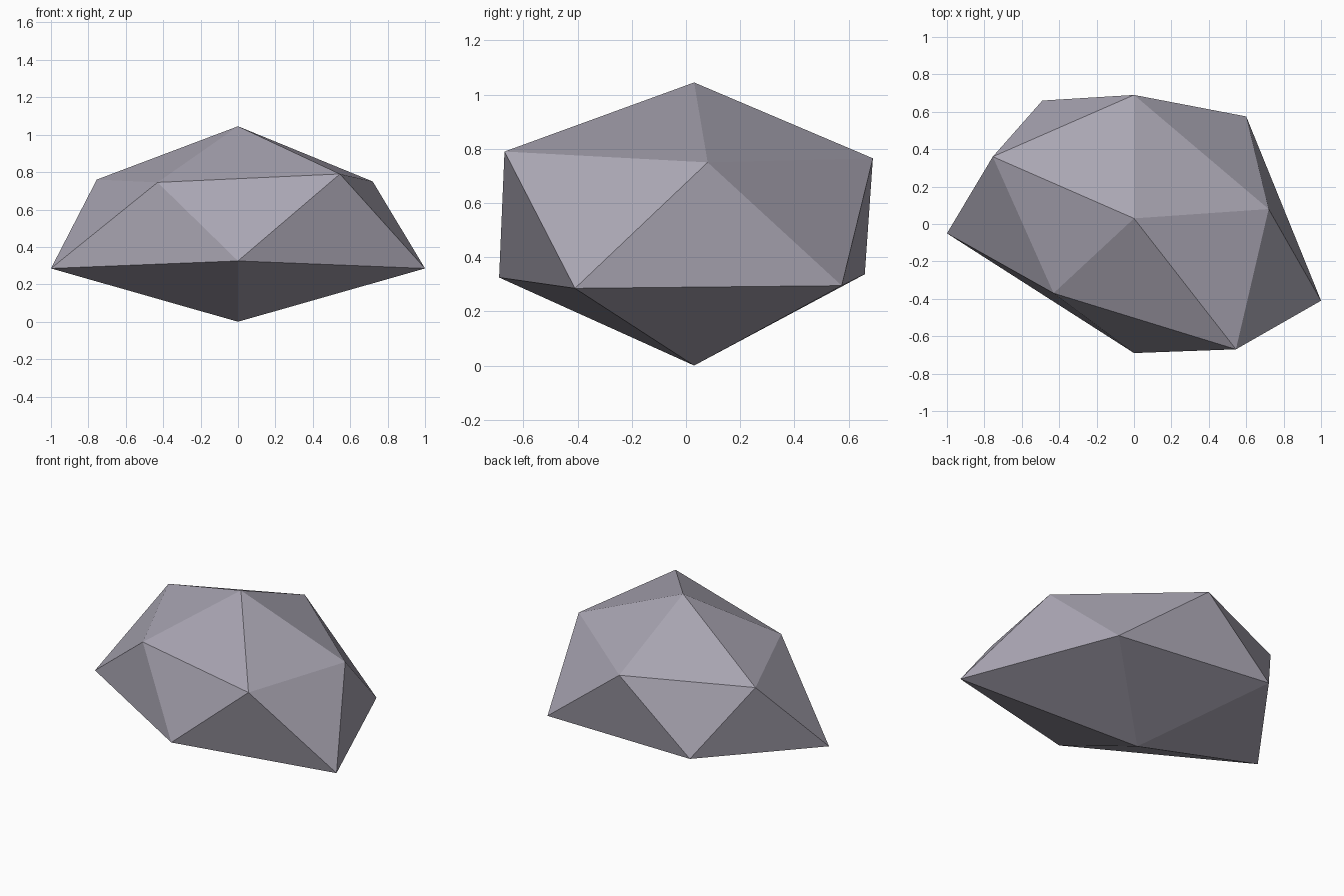
import bpy
import bmesh

cube = bpy.data.objects.get("Cube")
if cube:
    bpy.data.objects.remove(cube, do_unlink=True)

# Stone colour
stone = bpy.data.materials.new("grey_stone")
stone.use_nodes = True
colour = (0.40, 0.38, 0.45, 1)
stone.diffuse_color = colour
bsdf = stone.node_tree.nodes["Principled BSDF"]
bsdf.inputs["Base Color"].default_value = colour
bsdf.inputs["Roughness"].default_value = 0.9

# Irregular twenty-sided rock: two staggered rings between two tips
upper = [(.72, .08, .75), (0, .69, .765), (-.755, .36, .76), (-.43, -.37, .745), (.545, -.67, .79)]
lower = [(.6, .575, .295), (-.49, .66, .337), (-1, -.05, .285), (0, -.69, .325), (1, -.41, .285)]

bm = bmesh.new()
top = bm.verts.new((0, .03, 1.045))
bottom = bm.verts.new((0, .03, 0))
up = [bm.verts.new(p) for p in upper]
low = [bm.verts.new(p) for p in lower]
for i in range(5):
    j = (i + 1) % 5
    bm.faces.new((top, up[i], up[j]))
    bm.faces.new((up[i], low[i], up[j]))
    bm.faces.new((low[i], low[j], up[j]))
    bm.faces.new((bottom, low[j], low[i]))
bmesh.ops.recalc_face_normals(bm, faces=bm.faces)

mesh = bpy.data.meshes.new("rock")
bm.to_mesh(mesh)
bm.free()
mesh.materials.append(stone)
rock = bpy.data.objects.new("rock", mesh)
bpy.context.collection.objects.link(rock)
